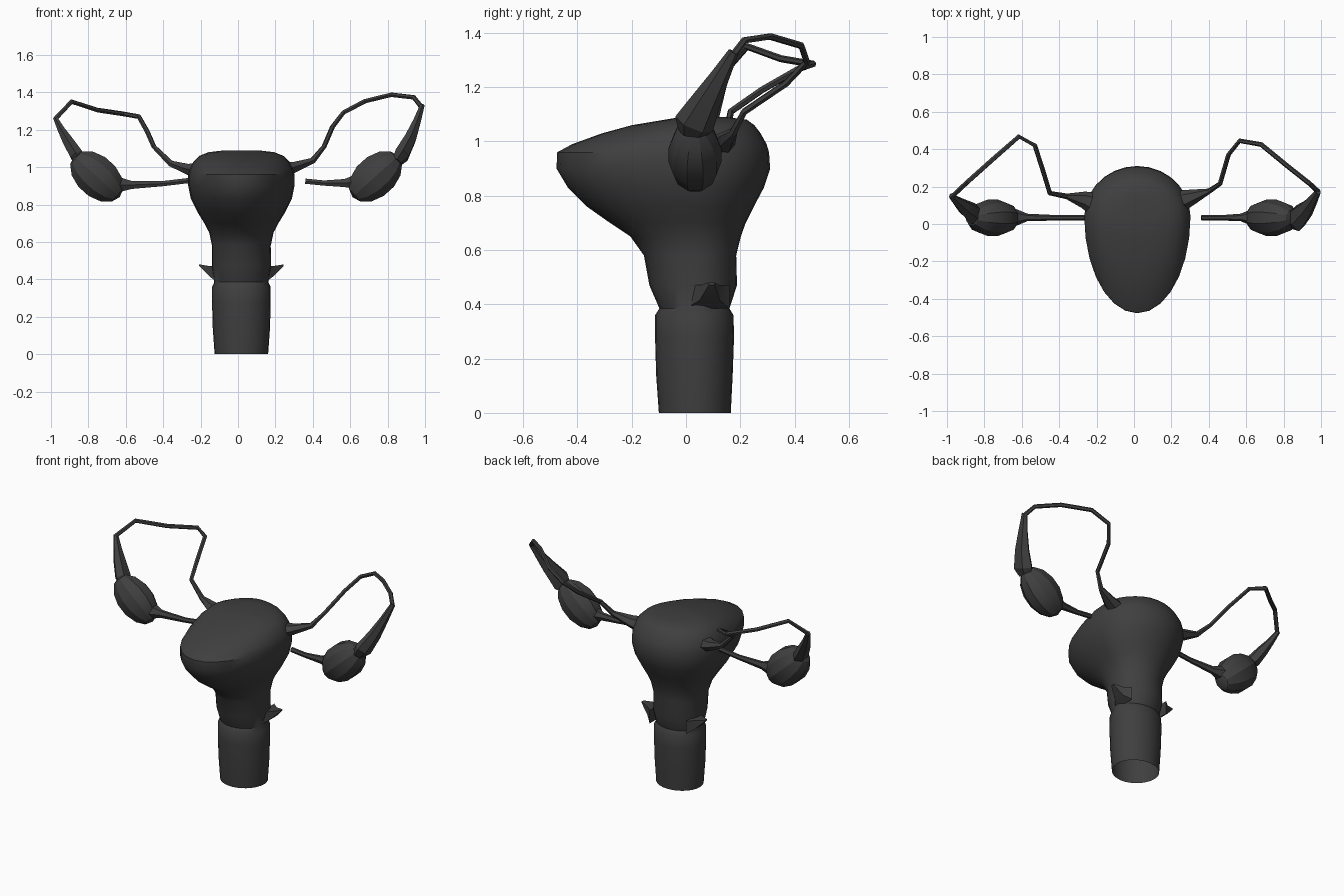
import bpy, bmesh, math
from mathutils import Vector, Matrix

old = bpy.data.objects.get("Cube")
if old:
    bpy.data.objects.remove(old)

GREY = (0.05, 0.05, 0.05, 1)
mat = bpy.data.materials.new("charcoal grey")
mat.use_nodes = True
mat.diffuse_color = GREY
bsdf = mat.node_tree.nodes["Principled BSDF"]
bsdf.inputs["Base Color"].default_value = GREY
bsdf.inputs["Roughness"].default_value = 0.8


def finish(bm, name, angle):
    """Turn a bmesh into a named, shaded object."""
    bmesh.ops.recalc_face_normals(bm, faces=bm.faces[:])
    mesh = bpy.data.meshes.new(name)
    bm.to_mesh(mesh)
    bm.free()
    mesh.materials.append(mat)
    obj = bpy.data.objects.new(name, mesh)
    bpy.context.collection.objects.link(obj)
    bpy.ops.object.select_all(action='DESELECT')
    obj.select_set(True)
    bpy.context.view_layer.objects.active = obj
    bpy.ops.object.shade_smooth_by_angle(angle=math.radians(angle))
    return obj


def loft(name, rings, cap_start=True, cap_end=True, angle=30):
    """Skin a list of closed rings of points."""
    bm = bmesh.new()
    loops = [[bm.verts.new(p) for p in ring] for ring in rings]
    n = len(loops[0])
    for a, b in zip(loops, loops[1:]):
        for i in range(n):
            j = (i + 1) % n
            bm.faces.new((a[i], a[j], b[j], b[i]))
    if cap_start:
        bm.faces.new(loops[0])
    if cap_end:
        bm.faces.new(loops[-1])
    return finish(bm, name, angle)


def sweep(name, path, radii, sides=6, angle=25):
    """Sweep an ellipse along a path; radii are (across, thickness) pairs."""
    pts = [Vector(p) for p in path]
    u, rings = Vector((0, 1, 0)), []
    for i, p in enumerate(pts):
        t = (pts[min(i + 1, len(pts) - 1)] - pts[max(i - 1, 0)]).normalized()
        u = (u - t * u.dot(t)).normalized()
        v = t.cross(u)
        a, b = radii[i]
        rings.append([p + u * a * math.cos(k * math.tau / sides)
                      + v * b * math.sin(k * math.tau / sides)
                      for k in range(sides)])
    return loft(name, rings, angle=angle)


def egg_ring(z, half_width, front, back, xc=0.018, yc=0.04, n=28):
    """Horizontal ring with different front and back depths."""
    ring = []
    for k in range(n):
        a = k * math.tau / n
        s = math.sin(a)
        depth = back - yc if s > 0 else yc - front
        ring.append((xc + half_width * math.cos(a), yc + depth * s, z))
    return ring


# Main body: neck, pinched band and forward-leaning rounded top
PROFILE = [  # height, half width, front y, back y
    (0, .143, -.10, .165), (.14, .153, -.11, .172), (.28, .157, -.114, .177),
    (.36, .156, -.114, .175), (.385, .145, -.098, .16), (.47, .158, -.135, .188),
    (.58, .157, -.155, .185), (.65, .172, -.205, .202), (.7, .198, -.28, .22),
    (.76, .235, -.365, .25), (.83, .270, -.435, .287), (.9, .284, -.477, .31),
    (.96, .284, -.475, .306), (.99, .276, -.42, .297), (1.03, .256, -.31, .275),
    (1.06, .225, -.20, .252), (1.08, .175, -.08, .225), (1.09, .09, -.02, .15)]
loft("body", [egg_ring(*row) for row in PROFILE], cap_start=False, angle=35)

# Pointed fins on both sides of the band
for name, s in (("left_fin", 1), ("right_fin", -1)):
    def fin_ring(x, y0, y1, z0, z1):
        return [(.018 + s * x, y, z) for y, z in
                ((y0, z1), (y1, z1), (y1, z0), (y0, z0))]
    loft(name, [fin_ring(.13, .0, .16, .385, .47),
                fin_ring(.17, .05, .125, .415, .471),
                fin_ring(.226, .085, .105, .472, .48)])

# Ovaries: low-poly tilted ellipsoids
for name, s, x in (("left_ovary", 1, .735), ("right_ovary", -1, -.755)):
    bm = bmesh.new()
    place = (Matrix.Translation((x, .033, .95))
             @ Matrix.Rotation(-s * math.radians(42), 4, 'Y')
             @ Matrix.Diagonal((.165, .1, .115, 1))
             @ Matrix.Rotation(math.radians(90), 4, 'Y'))
    bmesh.ops.create_uvsphere(bm, u_segments=10, v_segments=7, radius=1, matrix=place)
    finish(bm, name, 25)

# Ligaments joining the ovaries to the body
LIG = [(.014, .016), (.014, .016), (.02, .025), (.045, .045), (.06, .06)]
sweep("left_ligament", [(.36, .033, .925), (.46, .033, .915), (.57, .035, .915),
                        (.63, .035, .92), (.69, .035, .93)], LIG)
sweep("right_ligament", [(-.25, .033, .93), (-.40, .033, .912), (-.57, .035, .905),
                         (-.63, .035, .905), (-.70, .035, .92)], LIG)

# Long curved tubes, thick where they leave the body
THIN = (.013, .013)
BASE = [(.06, .045), (.045, .032), (.015, .018)]
left_path = [(.24, .12, .985), (.30, .14, 1.0), (.40, .175, 1.035), (.46, .215, 1.11),
             (.505, .37, 1.215), (.565, .445, 1.293), (.68, .425, 1.353),
             (.82, .31, 1.387), (.94, .215, 1.373), (.982, .175, 1.32)]
right_path = [(-.22, .11, .98), (-.27, .13, .99), (-.36, .148, 1.02), (-.45, .165, 1.11),
              (-.485, .28, 1.19), (-.53, .42, 1.27), (-.615, .468, 1.285),
              (-.75, .35, 1.305), (-.89, .225, 1.35), (-.975, .145, 1.26)]
for name, path in (("left_tube", left_path), ("right_tube", right_path)):
    sweep(name, path, BASE + [THIN] * (len(path) - 3))

# Flattened funnels flaring from the tube ends down to the ovaries
FLARE = [(.02, .014), (.036, .024), (.055, .036), (.075, .045), (.05, .03)]
sweep("left_funnel", [(.985, .175, 1.33), (.955, .125, 1.24), (.92, .075, 1.15),
                      (.875, .03, 1.065), (.85, .02, 1.03)], FLARE)
sweep("right_funnel", [(-.978, .15, 1.265), (-.945, .12, 1.2), (-.91, .09, 1.14),
                       (-.86, .055, 1.06), (-.84, .045, 1.035)],
      [(a * .8, b * .9) for a, b in FLARE])
